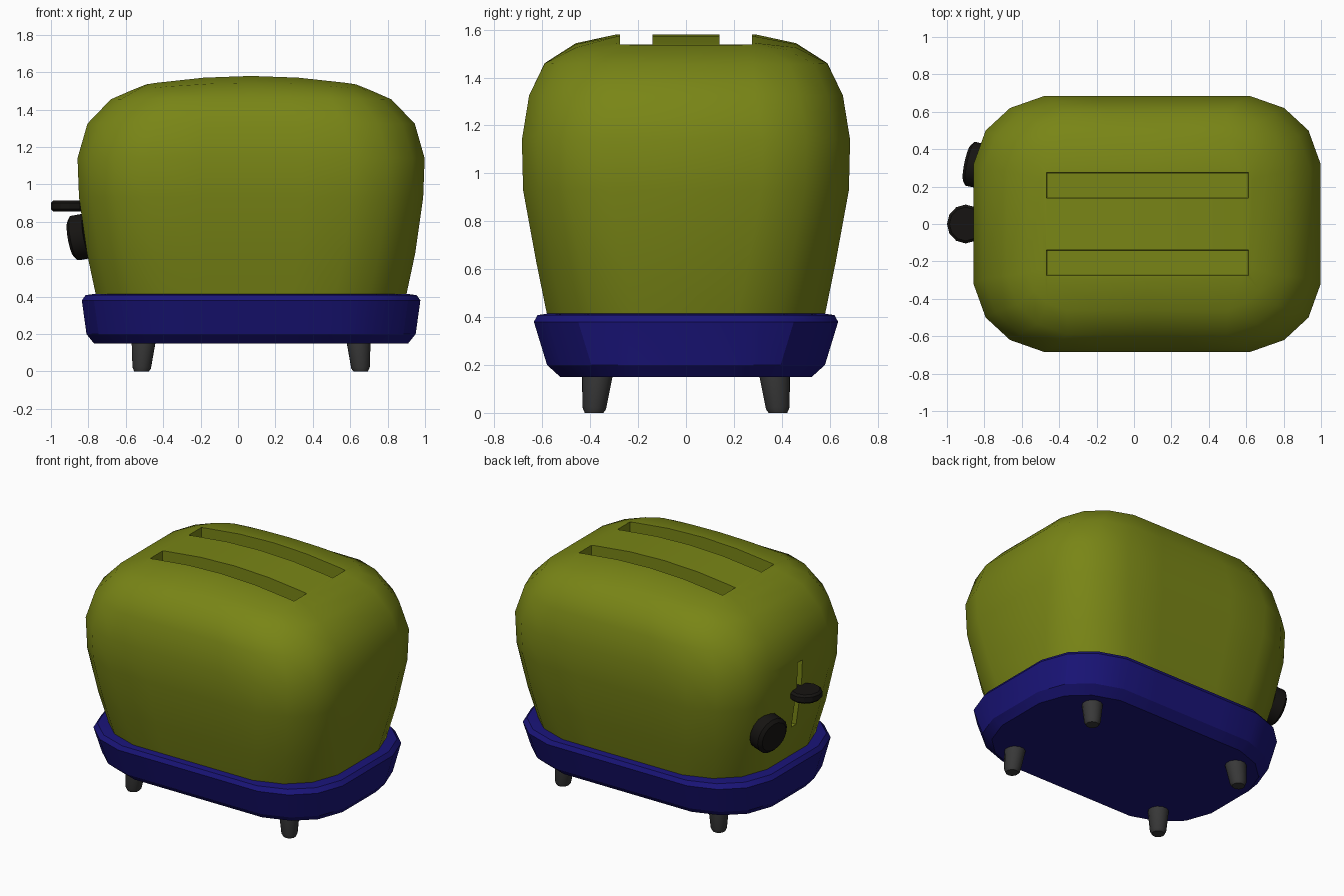
import bpy, bmesh, math
from mathutils import Vector

if "Cube" in bpy.data.objects:
    bpy.data.objects.remove(bpy.data.objects["Cube"])

CX = 0.07  # centre of the housing along x (the lever sticks out at -x)


def material(name, rgb):
    m = bpy.data.materials.new(name)
    m.diffuse_color = (*rgb, 1)
    m.use_nodes = True
    m.node_tree.nodes["Principled BSDF"].inputs["Base Color"].default_value = m.diffuse_color
    return m


GREEN = material("green_enamel", (0.19, 0.235, 0.008))
BLUE = material("blue_plastic", (0.010, 0.007, 0.19))
BLACK = material("black_plastic", (0.008, 0.007, 0.006))
RUBBER = material("dark_rubber", (0.04, 0.04, 0.04))


def make_object(name, bm, mat=None):
    bmesh.ops.recalc_face_normals(bm, faces=bm.faces)
    me = bpy.data.meshes.new(name)
    bm.to_mesh(me)
    bm.free()
    ob = bpy.data.objects.new(name, me)
    bpy.context.collection.objects.link(ob)
    if mat:
        me.materials.append(mat)
    return ob


def activate(ob):
    bpy.ops.object.select_all(action='DESELECT')
    ob.select_set(True)
    bpy.context.view_layer.objects.active = ob


def smooth(ob, angle=35):
    activate(ob)
    bpy.ops.object.shade_smooth_by_angle(angle=math.radians(angle))


def bridge(bm, rings):
    for a, b in zip(rings, rings[1:]):
        for i in range(len(a)):
            j = (i + 1) % len(a)
            bm.faces.new((a[i], a[j], b[j], b[i]))


def rounded_ring(bm, hx, hy, z, k=1.0, crown=0.0):
    """Rounded rectangle; k scales the corners, crown arches it along x."""
    half = [(hx, hy - .365 * k), (hx - .065 * k, hy - .185 * k),
            (hx - .195 * k, hy - .065 * k), (hx - .38 * k, hy),
            ((hx - .38 * k) / 2, hy)]
    side = [(-x, y) for x, y in half] + [(0, hy)] + half[::-1]
    loop = side + [(x, -y) for x, y in side[::-1]]
    return [bm.verts.new((CX + x, y, z + crown * (1 - (x / hx) ** 2))) for x, y in loop]


def loft(name, sections, mat):
    bm = bmesh.new()
    rings = [rounded_ring(bm, *s) for s in sections]
    bridge(bm, rings)
    bm.faces.new(rings[0])
    top, n = rings[-1], len(rings[-1])
    for i in range(n // 2 - 1):  # strips across the top
        bm.faces.new((top[i], top[i + 1], top[n - 2 - i], top[n - 1 - i]))
    return make_object(name, bm, mat)


def turned(name, sections, mat, sides=12):
    """Loft of circles: (centre, radius) with a common axis from first to last."""
    bm = bmesh.new()
    axis = Vector(sections[-1][0]) - Vector(sections[0][0])
    q = Vector((0, 0, 1)).rotation_difference(axis)
    rings = []
    for c, r in sections:
        rings.append([bm.verts.new(Vector(c) + q @ Vector((r * math.cos(t), r * math.sin(t), 0)))
                      for t in (2 * math.pi * i / sides for i in range(sides))])
    bridge(bm, rings)
    bm.faces.new(rings[0])
    bm.faces.new(rings[-1])
    return make_object(name, bm, mat)


def box(name, lo, hi, mat=None, taper=0.0):
    bm = bmesh.new()
    bmesh.ops.create_cube(bm, size=1)
    for v in bm.verts:
        t = taper if v.co.z < 0 else 0
        v.co = [(l + h) / 2 + c * (h - l - (2 * t if i < 2 else 0))
                for i, (l, h, c) in enumerate(zip(lo, hi, v.co))]
    return make_object(name, bm, mat)


def cut(target, cutter):
    cutter.hide_render = True
    mod = target.modifiers.new("cut", 'BOOLEAN')
    mod.operation, mod.solver, mod.object = 'DIFFERENCE', 'EXACT', cutter
    activate(target)
    bpy.ops.object.modifier_apply(modifier=mod.name)
    bpy.data.objects.remove(cutter)


# Housing with crowned top
body = loft("housing", [
    (.82, .57, .37), (.83, .58, .41), (.877, .625, .63), (.92, .68, .93),
    (.928, .685, 1.14), (.875, .655, 1.325), (.75, .59, 1.455, .85, .005),
    (.64, .46, 1.503, .55, .04), (.56, .29, 1.535, .15, .045)], GREEN)

# Bread slots and lever slot
for s in (-1, 1):
    y0, y1 = sorted((s * .137, s * .277))
    cut(body, box("slot_cutter", (-.47, y0, 1.0), (.615, y1, 1.75), GREEN, .008))
cut(body, box("lever_slot_cutter", (-1.0, -.025, .64), (-.76, .025, 1.09), GREEN))
smooth(body)

# Base tray
base = loft("base_tray", [
    (.84, .525, .15, .95), (.88, .58, .2), (.905, .635, .38),
    (.885, .62, .408), (.835, .575, .415)], BLUE)
smooth(base, 25)

# Feet, splayed slightly outward
for sx, nx in ((-1, "left"), (1, "right")):
    for sy, ny in ((-1, "front"), (1, "back")):
        foot = turned(f"{ny}_{nx}_foot", [
            ((CX + sx * .575, sy * .37, .16), .066),
            ((CX + sx * .585, sy * .383, .02), .051),
            ((CX + sx * .586, sy * .384, 0), .04)], RUBBER)
        for v in foot.data.vertices:  # keep the soles on the ground
            if v.index >= 24:
                v.co.z = 0
        smooth(foot)

# Browning knob, square to the sloping wall
face = Vector((-.89, .325, .71))
n = Vector((-.95, .2, -.17)).normalized()
smooth(turned("browning_knob", [
    (face - n * .09, .122), (face - n * .018, .122), (face, .1)], BLACK, 16))

# Lever paddle and its stem
lever = turned("lever_paddle", [
    ((-.9, 0, .855), .09), ((-.9, 0, .868), .104),
    ((-.9, 0, .902), .104), ((-.9, 0, .915), .09)], BLACK)
for v in lever.data.vertices:
    v.co.x = -.9 + (v.co.x + .9) * .1 / .104
smooth(lever, 25)
box("lever_stem", (-.9, -.02, .865), (-.765, .02, .905), BLACK)
